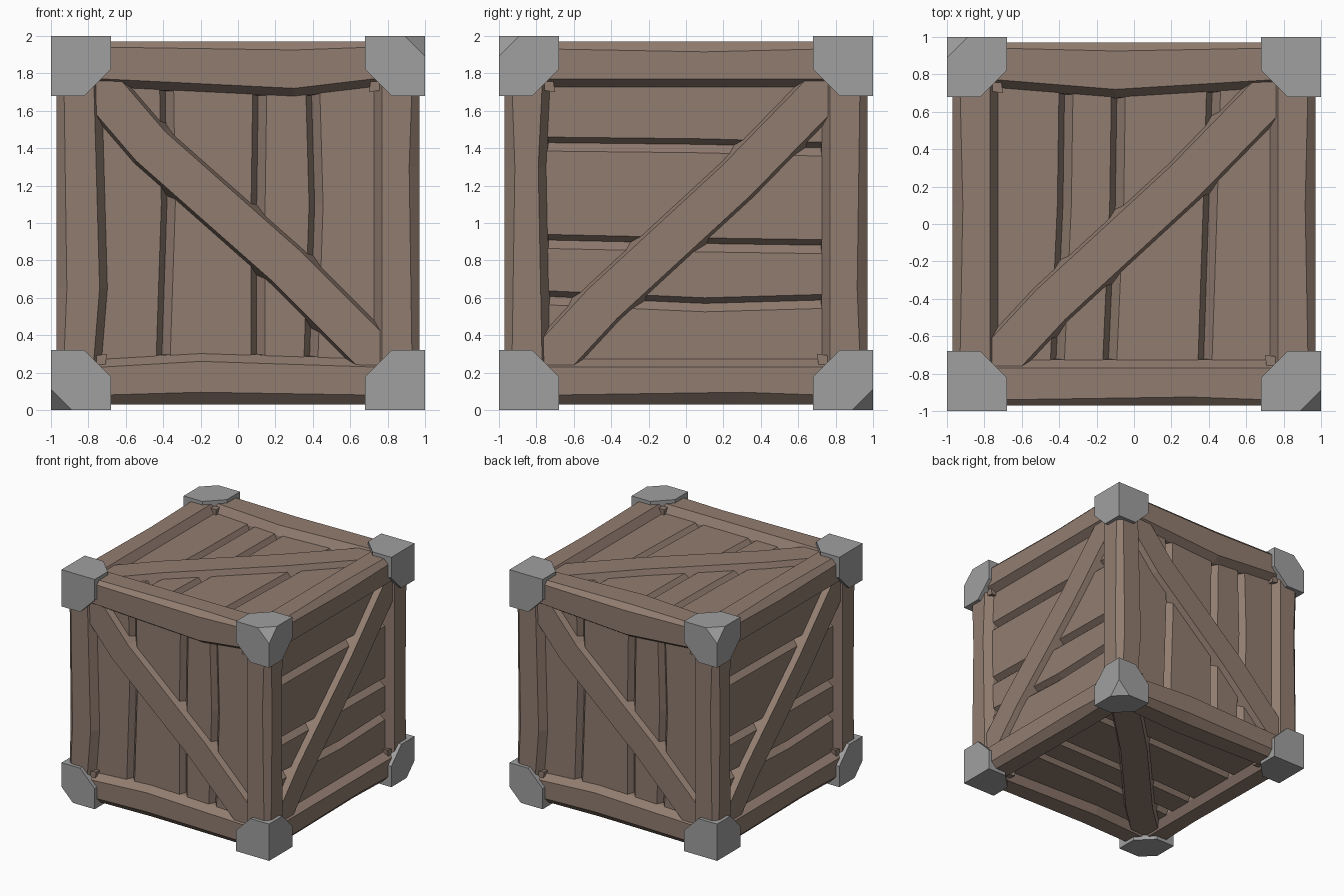
import bpy, bmesh
from mathutils import Vector

old = bpy.data.objects.get("Cube")
if old:
    bpy.data.objects.remove(old, do_unlink=True)


def material(name, color):
    m = bpy.data.materials.new(name)
    m.use_nodes = True
    m.diffuse_color = color
    m.node_tree.nodes["Principled BSDF"].inputs["Base Color"].default_value = color
    return m


WOOD = material("brown wood", (0.285, 0.204, 0.163, 1))
METAL = material("grey metal", (0.35, 0.35, 0.35, 1))
LIFT = Vector((0, 0, 1))   # parts are laid out around the crate centre


def finish(name, bm, mat):
    bmesh.ops.recalc_face_normals(bm, faces=bm.faces)
    mesh = bpy.data.meshes.new(name)
    bm.to_mesh(mesh)
    bm.free()
    mesh.materials.append(mat)
    ob = bpy.data.objects.new(name, mesh)
    ob.location = LIFT
    bpy.context.collection.objects.link(ob)


def loft(name, rings, mat):
    """Skin a row of matching cross-sections and close both ends."""
    bm = bmesh.new()
    rows = [[bm.verts.new(p) for p in ring] for ring in rings]
    n = len(rows[0])
    for r0, r1 in zip(rows, rows[1:]):
        for i in range(n):
            j = (i + 1) % n
            bm.faces.new((r0[i], r0[j], r1[j], r1[i]))
    bm.faces.new(rows[0])
    bm.faces.new(rows[-1])
    finish(name, bm, mat)


# Frame beams: run along one axis, with hand-hewn bows on the inner edges
def beam(name, axis, sa, sb, bow_a, bow_b, peak, chamfer):
    a, b = (axis + 1) % 3, (axis + 2) % 3
    rings = []
    for t, w in ((-0.95, 0), (-0.72, 0), (peak, 1), (0.72, 0), (0.95, 0)):
        ia, ib = 0.77 - bow_a * w, 0.77 - bow_b * w
        c = 0.97 - chamfer - 0.015 * w
        profile = [(0.97, ia), (0.97, c), (c, 0.97), (ib, 0.97),
                   (ib - 0.045, 0.9), (ib - 0.05, 0.84), (0.7, 0.7),
                   (0.84, ia - 0.05), (0.9, ia - 0.045)]
        ring = []
        for p, q in profile:
            v = Vector()
            v[axis], v[a], v[b] = t, sa * p, sb * q
            ring.append(v)
        rings.append(ring)
    loft(name, rings, WOOD)


beam("front_top_beam", 0, -1, 1, 0.05, 0, 0.3, 0.03)
beam("back_top_beam", 0, 1, 1, 0.05, 0.05, -0.1, 0.03)
beam("front_bottom_beam", 0, -1, -1, 0.03, 0.03, -0.2, 0.05)
beam("back_bottom_beam", 0, 1, -1, 0.03, 0.03, 0.2, 0.05)
beam("right_top_beam", 1, 1, 1, 0, 0, 0.1, 0.04)
beam("left_top_beam", 1, 1, -1, 0, 0, 0.1, 0.04)
beam("right_bottom_beam", 1, -1, 1, 0, 0, 0.3, 0.05)
beam("left_bottom_beam", 1, -1, -1, 0, 0, -0.3, 0.05)
beam("front_left_post", 2, -1, -1, 0, 0.03, -0.35, 0.04)
beam("front_right_post", 2, 1, -1, -0.02, 0, 0.3, 0.04)
beam("back_right_post", 2, 1, 1, 0, 0.03, -0.35, 0.04)
beam("back_left_post", 2, -1, 1, -0.02, 0, 0.3, 0.04)


# Side panels: planks with V grooves between them, and a diagonal brace
def panel(name, U, V, W, gaps, upright, slope, sway):
    along, across = (V, U) if upright else (U, V)
    low_bevel, high_bevel = (0.045, 0.03) if upright else (0.03, 0.045)
    edges = [(-0.8,) * 3] + gaps + [(0.8,) * 3]
    for k, (low, high) in enumerate(zip(edges, edges[1:])):
        rings = []
        for s, l, h in zip((-0.8, 0.1, 0.8), low, high):
            profile = [(l, 0.8), (l, 0.855), (l + low_bevel, 0.905),
                       (h - high_bevel, 0.905), (h, 0.855), (h, 0.8)]
            rings.append([along * s + across * p + W * d for p, d in profile])
        loft(f"{name}_plank_{k + 1}", rings, WOOD)
    run = (U + V * slope).normalized()
    side = (V - U * slope).normalized()
    rings = []
    for r, off in zip((-1.15, -0.62, 0.35, 1.15), sway):
        profile = [(-0.14, 0.86), (-0.11, 0.955), (0.11, 0.955), (0.14, 0.86)]
        rings.append([run * r + side * (off + p) + W * d for p, d in profile])
    loft(f"{name}_brace", rings, WOOD)


X, Y, Z = Vector((1, 0, 0)), Vector((0, 1, 0)), Vector((0, 0, 1))
upright_gaps = [(-0.41, -0.38, -0.39), (0.1, 0.1, 0.11), (0.38, 0.41, 0.39)]
level_gaps = [(-0.39, -0.43, -0.41), (-0.09, -0.11, -0.12), (0.43, 0.42, 0.4)]
lid_gaps = [(-0.42, -0.38, -0.37), (-0.14, -0.1, -0.09), (0.37, 0.4, 0.42)]
falling, rising = (0, -0.04, 0.02, 0.02), (-0.01, 0.01, -0.03, -0.02)
panel("front", X, Z, -Y, upright_gaps, True, -1, falling)
panel("back", -X, Z, Y, upright_gaps, True, -1, falling)
panel("right", Y, Z, X, level_gaps, False, 1, rising)
panel("left", -Y, Z, -X, level_gaps, False, 1, rising)
panel("top", X, Y, Z, lid_gaps, True, 1, rising)
panel("bottom", Y, X, -Z, lid_gaps, True, 1, rising)


# Metal corner caps: hulls of one corner shape; every second one has a chipped tip
def cap(sx, sy, sz):
    chipped = sx * sy * sz < 0
    tip = 0.11 if chipped else 0
    points = set()
    for i in range(3):
        j, k = (i + 1) % 3, (i + 2) % 3
        for u, v, w in ((tip, 0, 0), (0.32, 0, 0), (0.32, 0.18, 0), (0.18, 0.32, 0),
                        (0.32, 0.18, 0.06), (0.18, 0.32, 0.06)):
            p = [0, 0, 0]
            p[i], p[j], p[k] = u, v, w
            points.add(tuple(p))
    bm = bmesh.new()
    for x, y, z in sorted(points):
        bm.verts.new((sx * (1 - x), sy * (1 - y), sz * (1 - z)))
    hull = bmesh.ops.convex_hull(bm, input=bm.verts)
    inside = [g for g in hull["geom_interior"] if isinstance(g, bmesh.types.BMVert)]
    bmesh.ops.delete(bm, geom=inside, context="VERTS")
    bmesh.ops.dissolve_limit(bm, angle_limit=0.01, verts=bm.verts, edges=bm.edges)
    names = ("front" if sy < 0 else "back", "left" if sx < 0 else "right",
             "bottom" if sz < 0 else "top")
    finish("_".join(names) + "_corner_cap", bm, METAL)


for sx in (-1, 1):
    for sy in (-1, 1):
        for sz in (-1, 1):
            cap(sx, sy, sz)
